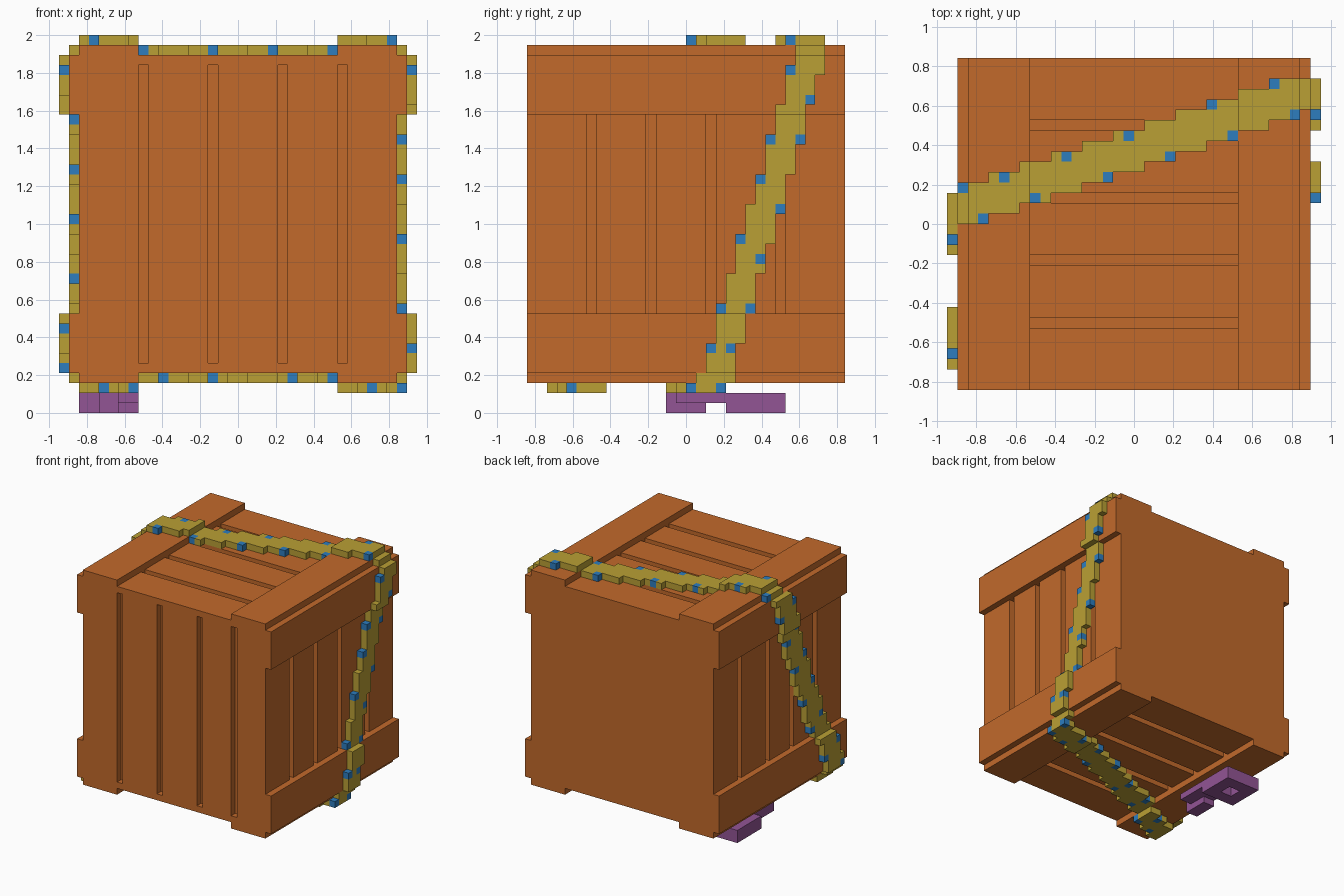
import bpy
import bmesh
from math import floor

V = 2 / 38          # size of one block unit

if "Cube" in bpy.data.objects:
    bpy.data.objects.remove(bpy.data.objects["Cube"], do_unlink=True)


def material(name, rgb):
    m = bpy.data.materials.new(name)
    m.use_nodes = True
    m.diffuse_color = (*rgb, 1)
    m.node_tree.nodes["Principled BSDF"].inputs["Base Color"].default_value = (*rgb, 1)
    return m


wood = material("orange wood", (0.54, 0.143, 0.024))
yellow = material("yellow strap", (0.49, 0.35, 0.035))
blue = material("blue stud", (0.026, 0.205, 0.52))
purple = material("purple key", (0.29, 0.09, 0.30))


def finish(name, bm, mats):
    me = bpy.data.meshes.new(name)
    bm.to_mesh(me)
    bm.free()
    for m in mats:
        me.materials.append(m)
    ob = bpy.data.objects.new(name, me)
    bpy.context.collection.objects.link(ob)
    return ob


def add_box(bm, x, y, z):
    """Box from (low, high) pairs given in block units."""
    verts = bmesh.ops.create_cube(bm, size=1)["verts"]
    for v in verts:
        v.co = [((a + b) / 2 + c * (b - a)) * V for c, (a, b) in zip(v.co, (x, y, z))]


def boxes(name, parts, mat):
    bm = bmesh.new()
    for p in parts:
        add_box(bm, *p)
    return finish(name, bm, [mat])


def voxels(name, cells, mats):
    """Outer skin of a dict {cell: material index}."""
    bm = bmesh.new()
    for c, mi in cells.items():
        for axis in range(3):
            for side in (0, 1):
                n = list(c)
                n[axis] += 2 * side - 1
                if tuple(n) in cells:
                    continue
                corners = []
                for a, b in ((0, 0), (1, 0), (1, 1), (0, 1)):
                    p = list(c)
                    p[axis] += side
                    p[(axis + 1) % 3] += a
                    p[(axis + 2) % 3] += b
                    corners.append(bm.verts.new([k * V for k in p]))
                f = bm.faces.new(corners if side else corners[::-1])
                f.material_index = mi
    bmesh.ops.remove_doubles(bm, verts=bm.verts, dist=V / 100)
    bmesh.ops.dissolve_limit(bm, angle_limit=0.01, verts=bm.verts, edges=bm.edges,
                             delimit={'MATERIAL'})
    return finish(name, bm, mats)


# Crate body with slots cut into front, sides, top and bottom
body = boxes("crate_body", [((-16, 16), (-16, 16), (4, 36))], wood)
slots = [((x, x + 1), (-17, -15), (5, 35)) for x in (-10, -3, 4, 10)]
for y in (-10, -4, 2, 9):
    row = (y, y + 1)
    slots += [((-10, 10), row, (35, 37)), ((-10, 10), row, (3, 5)),
              ((15, 17), row, (10, 30)), ((-17, -15), row, (10, 30))]
cutter = boxes("slot_cutter", slots, wood)
cutter.hide_render = True
mod = body.modifiers.new("slots", 'BOOLEAN')
mod.operation = 'DIFFERENCE'
mod.solver = 'EXACT'
mod.object = cutter
bpy.context.view_layer.objects.active = body
bpy.ops.object.modifier_apply(modifier=mod.name)
bpy.data.objects.remove(cutter, do_unlink=True)

# Raised planks along the edges of the top, bottom and sides
DEPTH = (-16, 16)
for side, s in (("left", 1), ("right", -1)):
    across = tuple(sorted((10 * s, 16 * s)))
    out = tuple(sorted((16 * s, 17 * s)))
    boxes(side + "_top_plank", [(across, DEPTH, (36, 37))], wood)
    boxes(side + "_bottom_plank", [(across, DEPTH, (3, 4))], wood)
    boxes(side + "_upper_side_plank", [(out, DEPTH, (30, 36))], wood)
    boxes(side + "_lower_side_plank", [(out, DEPTH, (4, 10))], wood)


# Stepped strap wrapped around the crate, with studs along both edges
def strap(name, span, low, high, low_studs, high_studs, place):
    cells = {}
    for t in range(*span):
        a, b = low(t), high(t)
        for y in range(a, b):
            stud = (y == a and t in low_studs) or (y == b - 1 and t in high_studs)
            cells[place(t, y)] = int(stud)
    voxels(name, cells, [yellow, blue])


def raised(t, middle=0):
    """One extra unit where the strap crosses a plank."""
    return int(10 < abs(t + 0.5 - middle) < 16)


def low_top(x):
    return (x + 17) // 3


def low_bottom(x):
    return floor(-13.6 + 0.45 * (x + 16))


def low_right(z):
    return floor(-13.7 + 0.42 * (z - 4))


strap("strap_top", (-17, 17), low_top, lambda x: min(low_top(x) + 4, 14),
      (-15, -10, -3, 3, 9, 15), (-17, -13, -7, -1, 7, 13),
      lambda x, y: (x, y, 36 + raised(x)))
strap("strap_bottom", (-16, 17), low_bottom, lambda x: low_bottom(x) + 4,
      (-14, -11, -8, -3, 5, 9, 13, 16), (-13, -9, -4, 1, 6, 11, 16),
      lambda x, y: (x, y, 2 if abs(x + 0.5) > 10 else 3))
strap("strap_left", (3, 36), lambda z: floor(2.15 + 0.293 * (z - 4)),
      lambda z: floor(5.33 + 0.293 * (z - 4)),
      (6, 10, 17, 23, 27, 34), (6, 10, 15, 20, 27, 31),
      lambda z, y: (16 + raised(z, 20), y, z))
strap("strap_right", (3, 36), low_right, lambda z: low_right(z) + 4,
      (4, 8, 13, 19, 24, 29, 34), (6, 11, 16, 22, 27, 32),
      lambda z, y: (-17 - raised(z, 20), y, z))

# Small key under the crate: ring-shaped bow, shank and tooth
key = {}
for x in range(-16, -10):
    for y in range(-2, 10):
        for z in (0, 1):
            bow = y >= 4 and not (x in (-14, -13) and y in (6, 7))
            shank = -1 <= y < 4 and x >= -14 and z == 1
            tooth = y < 2 and x in (-14, -13)
            if bow or shank or tooth:
                key[x, y, z] = 0
voxels("key", key, [purple])
